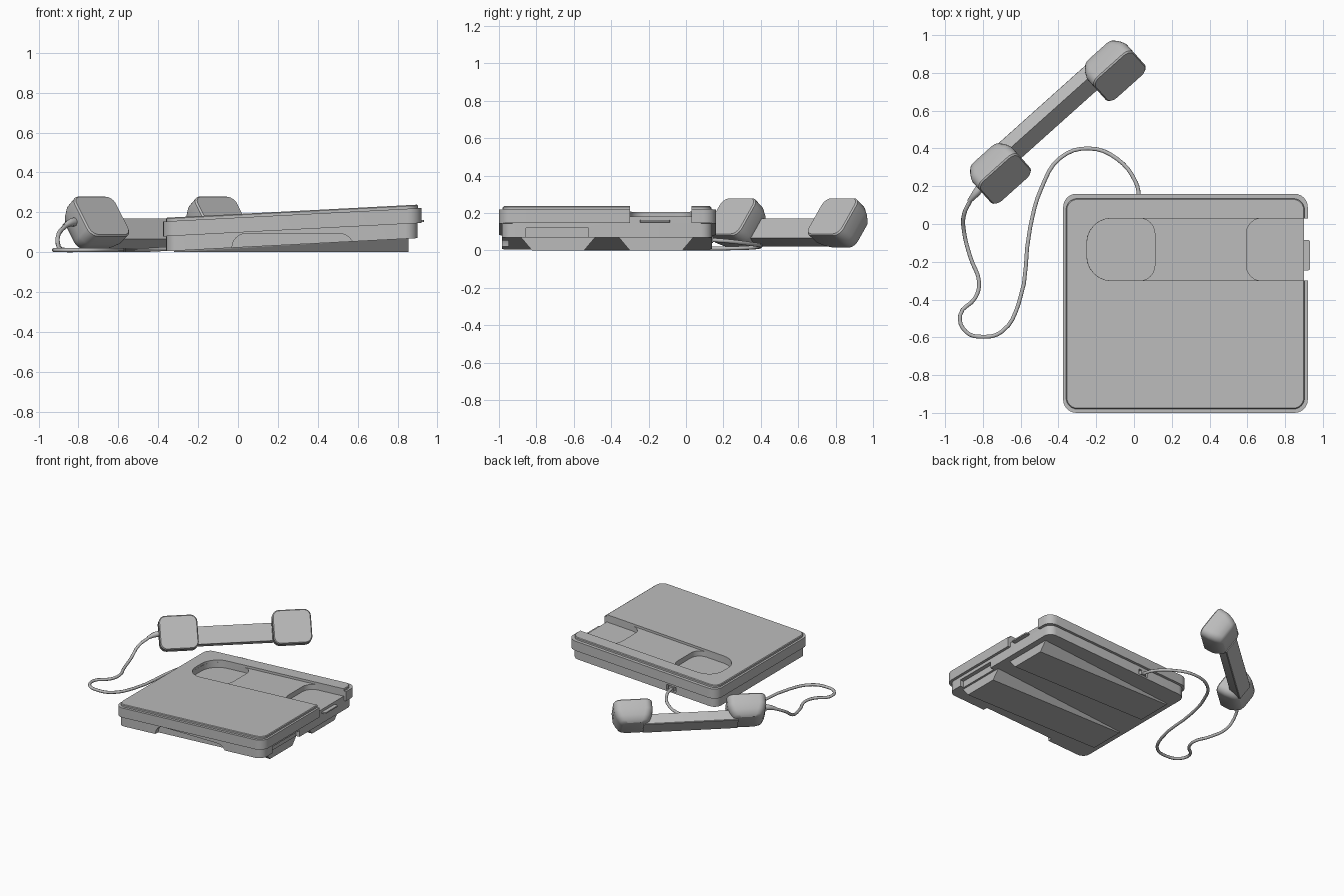
import bpy, bmesh, math
from mathutils import Vector, Matrix

if "Cube" in bpy.data.objects:
    bpy.data.objects.remove(bpy.data.objects["Cube"])

grey = bpy.data.materials.new("plain_grey")
grey.use_nodes = True
grey.diffuse_color = (0.5, 0.5, 0.5, 1)
grey.node_tree.nodes["Principled BSDF"].inputs["Base Color"].default_value = (0.5, 0.5, 0.5, 1)

SLOPE, LEFT = 0.052, -0.36      # the base rises towards +x


def outline(x0, x1, y0, y1, radii, seg=6):
    """Rounded rectangle, corners in order: low left, low right, high right, high left."""
    signs = [(x0, y0, 1, 1), (x1, y0, -1, 1), (x1, y1, -1, -1), (x0, y1, 1, -1)]
    pts = []
    for k, (x, y, sx, sy) in enumerate(signs):
        r = radii[k]
        if r == 0:
            pts.append((x, y))
            continue
        for i in range(seg + 1):
            a = math.pi * (1 + k / 2 + i / seg / 2)
            pts.append((x + sx * r + r * math.cos(a), y + sy * r + r * math.sin(a)))
    return pts


def finish(bm, name):
    bmesh.ops.recalc_face_normals(bm, faces=bm.faces)
    mesh = bpy.data.meshes.new(name)
    bm.to_mesh(mesh)
    bm.free()
    ob = bpy.data.objects.new(name, mesh)
    bpy.context.collection.objects.link(ob)
    mesh.materials.append(grey)
    return ob


def loft(name, rings, place):
    """Skin equal-length rings of 3D points and cap both ends."""
    bm = bmesh.new()
    loops = [[bm.verts.new(place(Vector(p))) for p in ring] for ring in rings]
    n = len(loops[0])
    for a, b in zip(loops, loops[1:]):
        for i in range(n):
            j = (i + 1) % n
            bm.faces.new((a[i], a[j], b[j], b[i]))
    bm.faces.new(loops[0])
    bm.faces.new(loops[-1])
    return finish(bm, name)


def tilt(p):
    return Vector((p.x, p.y, p.z + SLOPE * (p.x - LEFT)))


def slab(name, x0, x1, y0, y1, z0, z1, radii=(0, 0, 0, 0), chamfer=0):
    levels = [(z0, 0), (z1 - chamfer, 0)] + ([(z1, chamfer)] if chamfer else [])
    rings = [[(x, y, z) for x, y in outline(x0 + c, x1 - c, y0 + c, y1 - c,
                                            [max(r - c, 0) for r in radii])]
             for z, c in levels]
    return loft(name, rings, tilt)


def activate(ob):
    for o in bpy.context.selected_objects:
        o.select_set(False)
    ob.select_set(True)
    bpy.context.view_layer.objects.active = ob


def cut(ob, cutter):
    cutter.hide_render = True
    activate(ob)
    m = ob.modifiers.new("cut", "BOOLEAN")
    m.operation, m.solver, m.object = "DIFFERENCE", "EXACT", cutter
    bpy.ops.object.modifier_apply(modifier=m.name)
    bpy.data.objects.remove(cutter)


def smooth(ob):
    activate(ob)
    bpy.ops.object.shade_smooth_by_angle(angle=math.radians(32))


# Stacked layers of the base
lower = slab("lower_case", -0.36, 0.90, -0.985, 0.14, 0.005, 0.08, [0.06] * 4)
middle = slab("middle_case", -0.375, 0.92, -1.0, 0.16, 0.08, 0.155, [0.07] * 4)
lid = slab("top_panel", -0.36, 0.903, -0.98, 0.135, 0.155, 0.173, [0.06] * 4, 0.005)

# Handset cradle, open on the +x side, with two deeper cups
Y0, Y1 = -0.30, 0.03
cut(lid, slab("cutter", -0.25, 1.1, Y0, Y1, 0.10, 0.30, (0.13, 0, 0, 0.13)))
cut(middle, slab("cutter", -0.249, 0.11, Y0, Y1, 0.115, 0.30, (0.13, 0.08, 0.08, 0.13)))
cut(middle, slab("cutter", 0.595, 1.1, Y0, Y1, 0.115, 0.30, (0.08, 0, 0, 0.08)))
cut(middle, slab("cutter", 0.90, 1.1, Y0, Y1, 0.0, 0.30))

# Finger recesses on the front and the side, socket on the back
arch = outline(-0.03, 0.58, -0.1, 0.093, [0.07] * 4)
cut(lower, loft("cutter", [[(x, y, z) for x, z in arch] for y in (-1.1, -0.95)], lambda p: p))
cut(lower, slab("cutter", 0.87, 1.1, -0.855, -0.52, -0.05, 0.055))
cut(lower, slab("cutter", -0.01, 0.07, 0.11, 0.3, 0.017, 0.057))
plug = slab("cord_plug", 0.008, 0.052, 0.10, 0.145, 0.022, 0.052)
tab = slab("side_tab", 0.88, 0.932, -0.245, -0.085, 0.085, 0.095, (0, 0.01, 0.01, 0))

# Wedge feet that level the tilted base
for name, y0, y1 in (("front_foot", -0.823, -0.545), ("back_foot", -0.30, -0.02)):
    bm = bmesh.new()
    for x, h, flare in ((-0.32, 0.01, 0.005), (0.855, 0.071, 0.06)):
        for z, f in ((0, 0), (h, flare)):
            bm.verts.new((x, y0 - f, z))
            bm.verts.new((x, y1 + f, z))
    bmesh.ops.convex_hull(bm, input=bm.verts)
    bmesh.ops.dissolve_limit(bm, angle_limit=0.01, verts=bm.verts, edges=bm.edges)
    finish(bm, name)

# Handset lying on its back, caps turned up and towards the base
along = Vector((0.745, 0.667, 0)).normalized()
side = Vector((along.y, -along.x, 0))
up = Vector((0, 0, 1))
facing = 0.8 * side + 0.6 * up
across = -0.6 * side + 0.8 * up
centre = 0.058 * along - 0.69 * side + 0.138 * up


def handset(p):
    return centre + p.x * along + p.y * across + p.z * facing


def shell(name, mid, sections):
    rings = [[(a, b, n) for a, b in outline(mid - hu, mid + hu, -hw + off, hw + off, [r] * 4)]
             for n, hu, hw, r, off in sections]
    ob = loft(name, rings, handset)
    smooth(ob)
    return ob


cap = [(-0.092, 0.085, 0.075, 0.04, 0), (-0.078, 0.107, 0.095, 0.045, 0),
       (-0.045, 0.125, 0.11, 0.05, 0), (0.0, 0.139, 0.123, 0.05, 0),
       (0.068, 0.139, 0.125, 0.05, 0), (0.076, 0.132, 0.118, 0.045, 0)]
shell("mouth_cap", -0.408, cap)
shell("ear_cap", 0.408, cap)
shell("handle", 0, [(-0.098, 0.34, 0.06, 0.004, -0.012), (-0.093, 0.34, 0.065, 0.004, -0.012),
                    (-0.018, 0.34, 0.065, 0.004, -0.012)])


def tube(name, points, radius, radii=None):
    cu = bpy.data.curves.new(name, "CURVE")
    cu.dimensions = "3D"
    cu.bevel_depth, cu.bevel_resolution, cu.resolution_u = radius, 2, 4
    cu.use_fill_caps = True
    sp = cu.splines.new("BEZIER")
    sp.bezier_points.add(len(points) - 1)
    for i, (bp, p) in enumerate(zip(sp.bezier_points, points)):
        bp.co = p
        bp.handle_left_type = bp.handle_right_type = "AUTO"
        bp.radius = radii[i] if radii else 1
    cu.materials.append(grey)
    ob = bpy.data.objects.new(name, cu)
    bpy.context.collection.objects.link(ob)


# Cord from the mouth cap round to the socket
tube("cord_sleeve", [(-0.80, 0.21, 0.15), (-0.835, 0.165, 0.15), (-0.872, 0.12, 0.13)],
     0.01, (2.4, 2.1, 1.2))
low = 0.011
tube("cord", [(-0.86, 0.135, 0.137), (-0.90, 0.05, 0.09), (-0.90, -0.04, 0.03),
              (-0.865, -0.18, low), (-0.82, -0.31, low), (-0.84, -0.39, low),
              (-0.92, -0.48, low), (-0.89, -0.57, low), (-0.80, -0.597, low),
              (-0.70, -0.57, low), (-0.61, -0.42, low), (-0.55, -0.02, low),
              (-0.49, 0.19, low), (-0.39, 0.35, 0.015), (-0.24, 0.40, 0.025),
              (-0.09, 0.345, 0.035), (0.01, 0.22, 0.05), (0.03, 0.13, 0.057)], 0.011)

for part in (lower, middle, lid, tab):
    smooth(part)
